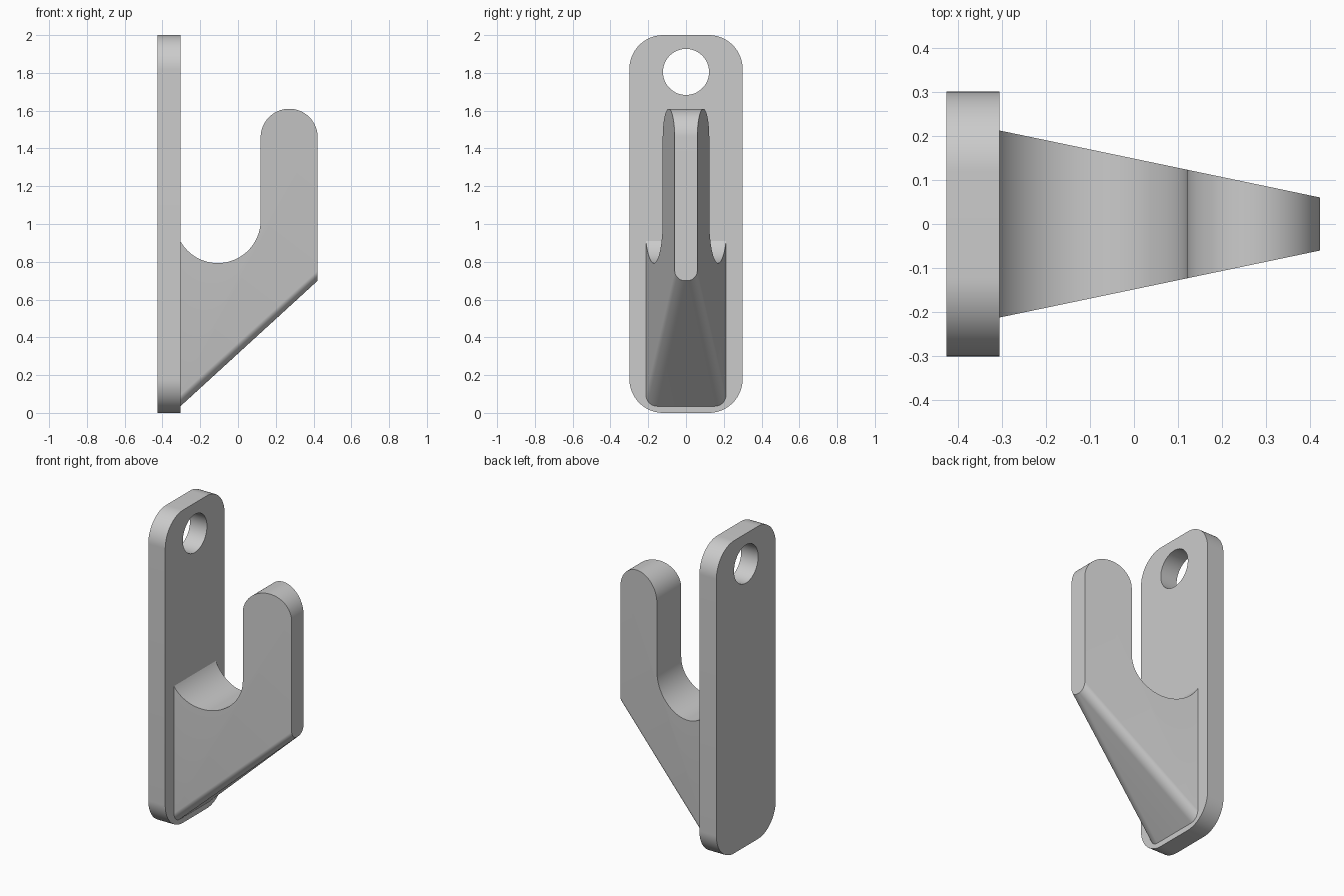
import bpy, bmesh
from math import cos, sin, radians

if "Cube" in bpy.data.objects:
    bpy.data.objects.remove(bpy.data.objects["Cube"])

grey = bpy.data.materials.new("light grey")
grey.use_nodes = True
grey.diffuse_color = (0.6, 0.6, 0.6, 1)
grey.node_tree.nodes["Principled BSDF"].inputs["Base Color"].default_value = (0.6, 0.6, 0.6, 1)


def arc(u, v, r, start, end, n=24):
    angles = [radians(start + (end - start) * i / n) for i in range(n + 1)]
    return [(u + r * cos(a), v + r * sin(a)) for a in angles]


def loft(name, first, last):
    """Join two matching closed sections with side faces and caps."""
    bm = bmesh.new()
    a = [bm.verts.new(p) for p in first]
    b = [bm.verts.new(p) for p in last]
    for i in range(len(a)):
        j = (i + 1) % len(a)
        bm.faces.new((a[i], a[j], b[j], b[i]))
    bm.faces.new(a[::-1])
    bm.faces.new(b)
    bmesh.ops.recalc_face_normals(bm, faces=bm.faces)
    mesh = bpy.data.meshes.new(name)
    bm.to_mesh(mesh)
    bm.free()
    mesh.materials.append(grey)
    obj = bpy.data.objects.new(name, mesh)
    bpy.context.collection.objects.link(obj)
    return obj


def along_x(name, section, x0, x1):
    return loft(name, [(x0, y, z) for y, z in section], [(x1, y, z) for y, z in section])


def shape_with(obj, tool, operation):
    """Apply a boolean, discard the tool, then smooth the curved faces."""
    mod = obj.modifiers.new("shape", 'BOOLEAN')
    mod.object, mod.operation, mod.solver = tool, operation, 'EXACT'
    bpy.ops.object.select_all(action='DESELECT')
    bpy.context.view_layer.objects.active = obj
    obj.select_set(True)
    bpy.ops.object.modifier_apply(modifier=mod.name)
    bpy.data.objects.remove(tool)
    bpy.ops.object.shade_smooth_by_angle(angle=radians(30))


# Back plate with rounded corners and a screw hole
BACK, FACE, TIP = -0.425, -0.305, 0.422
r = 0.18
outline = (arc(0.3 - r, 2 - r, r, 0, 90) + arc(r - 0.3, 2 - r, r, 90, 180)
           + arc(r - 0.3, r, r, 180, 270) + arc(0.3 - r, r, r, 270, 360))
plate = along_x("back_plate", outline, BACK, FACE)
hole = along_x("hole_cutter", arc(0, 1.805, 0.122, 0, 352.5, 47), BACK - 0.1, FACE + 0.1)
shape_with(plate, hole, 'DIFFERENCE')


# Hook body: tapering wedge with a sloping underside and rounded lower edges
def wedge_section(x):
    t = (x - FACE) / (TIP - FACE)
    w = 0.212 + (0.06 - 0.212) * t
    low = 0.035 + (0.70 - 0.035) * t
    r = min(0.06, w * 0.97)
    pts = (arc(r - w, low + r, r, 180, 270, 12) + arc(w - r, low + r, r, 270, 360, 12)
           + [(w, 1.8), (-w, 1.8)])
    return [(x, y, z) for y, z in pts]


hook = loft("hook", wedge_section(FACE - 0.005), wedge_section(TIP + 0.02))

# Side silhouette: upright finger with a round top, and a round-bottomed slot
silhouette = ([(-0.326, -0.2), (TIP, -0.2)]
              + arc(TIP - 0.151, 1.459, 0.151, 0, 180, 40)
              + arc(-0.107, 1.02, 0.227, 0, -165, 40))
trim = loft("silhouette_cutter", [(x, -0.5, z) for x, z in silhouette],
            [(x, 0.5, z) for x, z in silhouette])
shape_with(hook, trim, 'INTERSECT')
